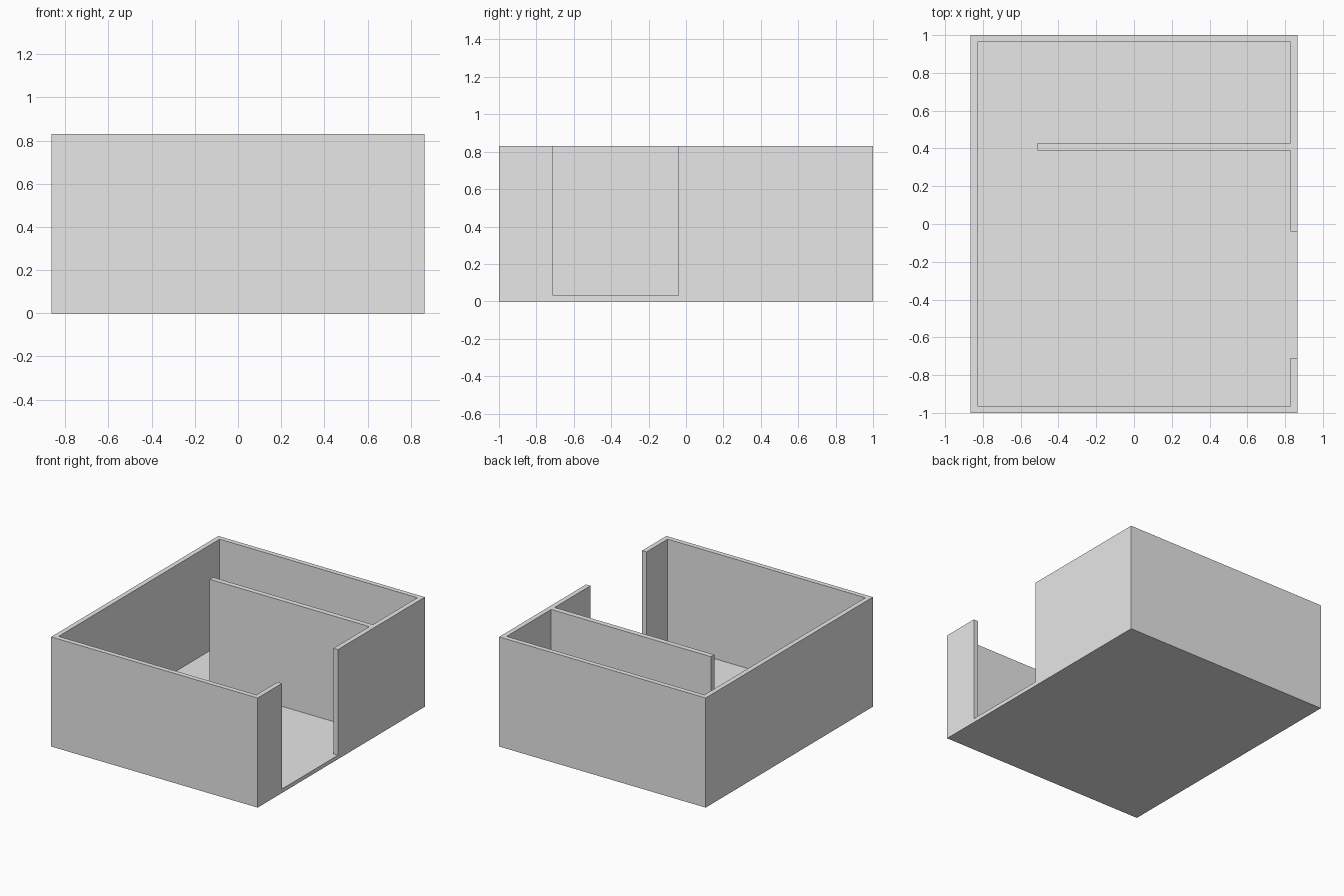
import bpy
import bmesh

cube = bpy.data.objects.get("Cube")
if cube:
    bpy.data.objects.remove(cube, do_unlink=True)

# Main dimensions
HALF_X, HALF_Y, HEIGHT = 0.865, 1.0, 0.83
WALL, FLOOR = 0.037, 0.03
IN_X, IN_Y = HALF_X - WALL, HALF_Y - WALL
DOOR_FRONT, DOOR_BACK = -0.71, -0.04
PART_FRONT, PART_BACK, PART_END = 0.39, 0.43, -0.51

grey = bpy.data.materials.new("plain grey")
grey.use_nodes = True
grey.diffuse_color = (0.8, 0.8, 0.8, 1)
grey.node_tree.nodes["Principled BSDF"].inputs["Base Color"].default_value = grey.diffuse_color


def extrude_outline(name, outline, bottom, top):
    """Raise a counter-clockwise floor plan into a solid."""
    bm = bmesh.new()
    base = bm.faces.new([bm.verts.new((x, y, bottom)) for x, y in outline])
    raised = bmesh.ops.extrude_face_region(bm, geom=[base], use_keep_orig=True)
    for v in raised["geom"]:
        if isinstance(v, bmesh.types.BMVert):
            v.co.z = top
    bmesh.ops.recalc_face_normals(bm, faces=bm.faces)
    mesh = bpy.data.meshes.new(name)
    bm.to_mesh(mesh)
    bm.free()
    mesh.materials.append(grey)
    obj = bpy.data.objects.new(name, mesh)
    bpy.context.collection.objects.link(obj)
    return obj


# Floor slab
extrude_outline("floor", [(-HALF_X, -HALF_Y), (HALF_X, -HALF_Y),
                          (HALF_X, HALF_Y), (-HALF_X, HALF_Y)], 0, FLOOR)

# Outer walls with a doorway on the left side and an inner partition
extrude_outline("walls", [
    # outside, from the back door jamb round to the front one
    (HALF_X, DOOR_BACK), (HALF_X, HALF_Y), (-HALF_X, HALF_Y),
    (-HALF_X, -HALF_Y), (HALF_X, -HALF_Y), (HALF_X, DOOR_FRONT),
    # inside, back again
    (IN_X, DOOR_FRONT), (IN_X, -IN_Y), (-IN_X, -IN_Y),
    (-IN_X, IN_Y), (IN_X, IN_Y),
    # partition
    (IN_X, PART_BACK), (PART_END, PART_BACK),
    (PART_END, PART_FRONT), (IN_X, PART_FRONT),
    (IN_X, DOOR_BACK),
], FLOOR, HEIGHT)
